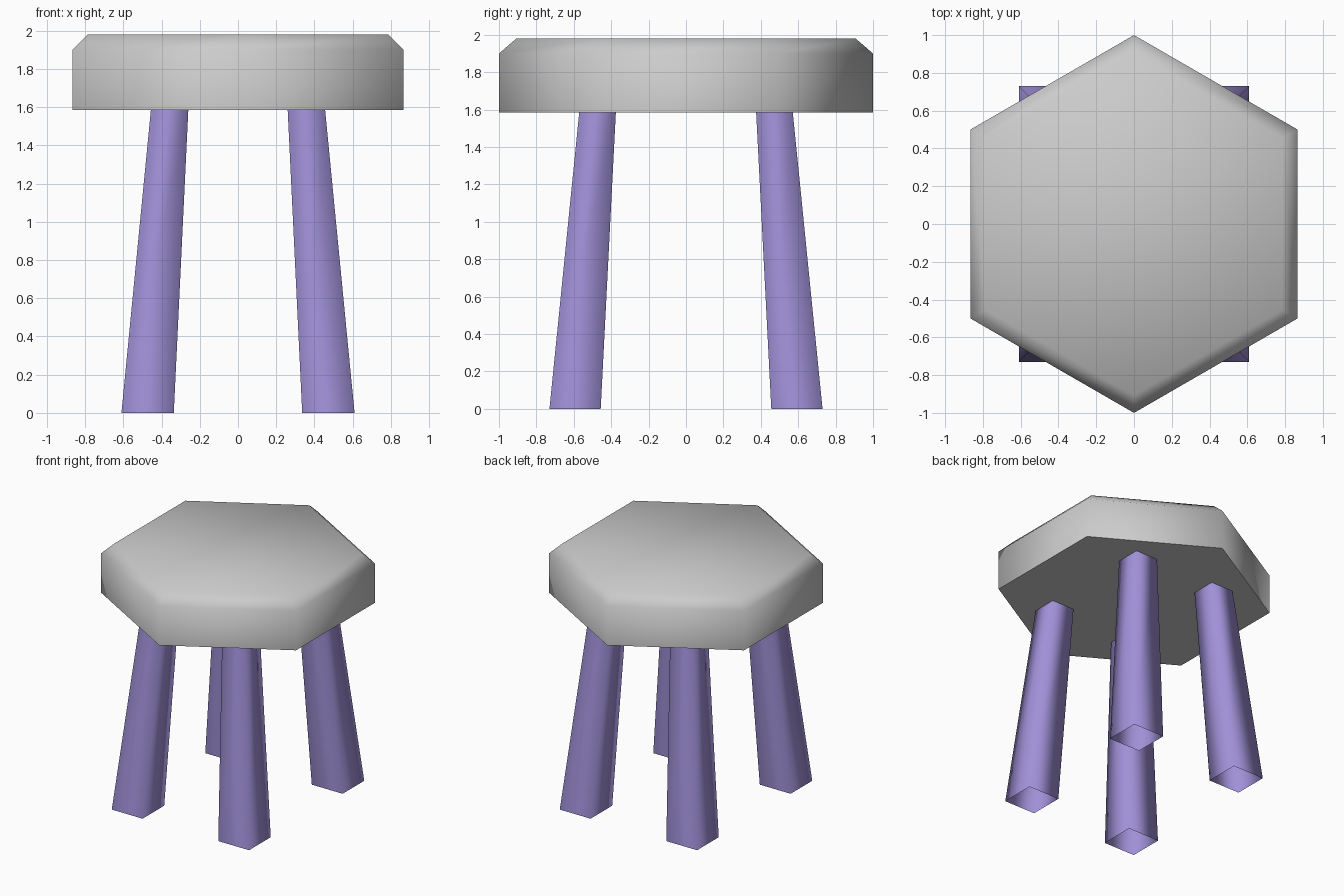
import bpy, bmesh, math

if "Cube" in bpy.data.objects:
    bpy.data.objects.remove(bpy.data.objects["Cube"])


def loft(name, rings, caps, angle):
    """Skin a stack of rings; caps = (bottom, top) tells which ends are closed."""
    bm = bmesh.new()
    loops = [[bm.verts.new(p) for p in ring] for ring in rings]
    n = len(loops[0])
    for low, high in zip(loops, loops[1:]):
        for i in range(n):
            j = (i + 1) % n
            bm.faces.new((low[i], low[j], high[j], high[i]))
    if caps[0]:
        bm.faces.new(loops[0][::-1])
    if caps[1]:
        bm.faces.new(loops[-1])
    mesh = bpy.data.meshes.new(name)
    bm.to_mesh(mesh)
    bm.free()
    obj = bpy.data.objects.new(name, mesh)
    bpy.context.collection.objects.link(obj)
    bpy.ops.object.select_all(action='DESELECT')
    obj.select_set(True)
    bpy.context.view_layer.objects.active = obj
    bpy.ops.object.shade_smooth_by_angle(angle=math.radians(angle))
    return obj


def polygon(sides, radius, z, start, cx=0, cy=0):
    return [(cx + radius * math.cos(start + math.tau * i / sides),
             cy + radius * math.sin(start + math.tau * i / sides), z)
            for i in range(sides)]


# Hexagonal seat with a softened upper rim
seat_profile = [(1.0, 1.585), (1.0, 1.90), (0.907, 1.98)]
loft("seat", [polygon(6, r, z, math.pi / 2) for r, z in seat_profile],
     (True, True), 65)

# Four splayed, tapered square legs, hollow at the foot
purple = bpy.data.materials.new("leg_purple")
purple.diffuse_color = (0.35, 0.28, 0.68, 1)
purple.use_nodes = True
purple.node_tree.nodes["Principled BSDF"].inputs["Base Color"].default_value = purple.diffuse_color
for side, sx in (("left", -1), ("right", 1)):
    for end, sy in (("front", -1), ("back", 1)):
        foot = polygon(4, 0.137 * math.sqrt(2), 0, math.pi / 4, sx * 0.473, sy * 0.593)
        head = polygon(4, 0.098 * math.sqrt(2), 1.585, math.pi / 4, sx * 0.358, sy * 0.473)
        leg = loft(f"{end}_{side}_leg", [foot, head], (False, False), 95)
        leg.data.materials.append(purple)
